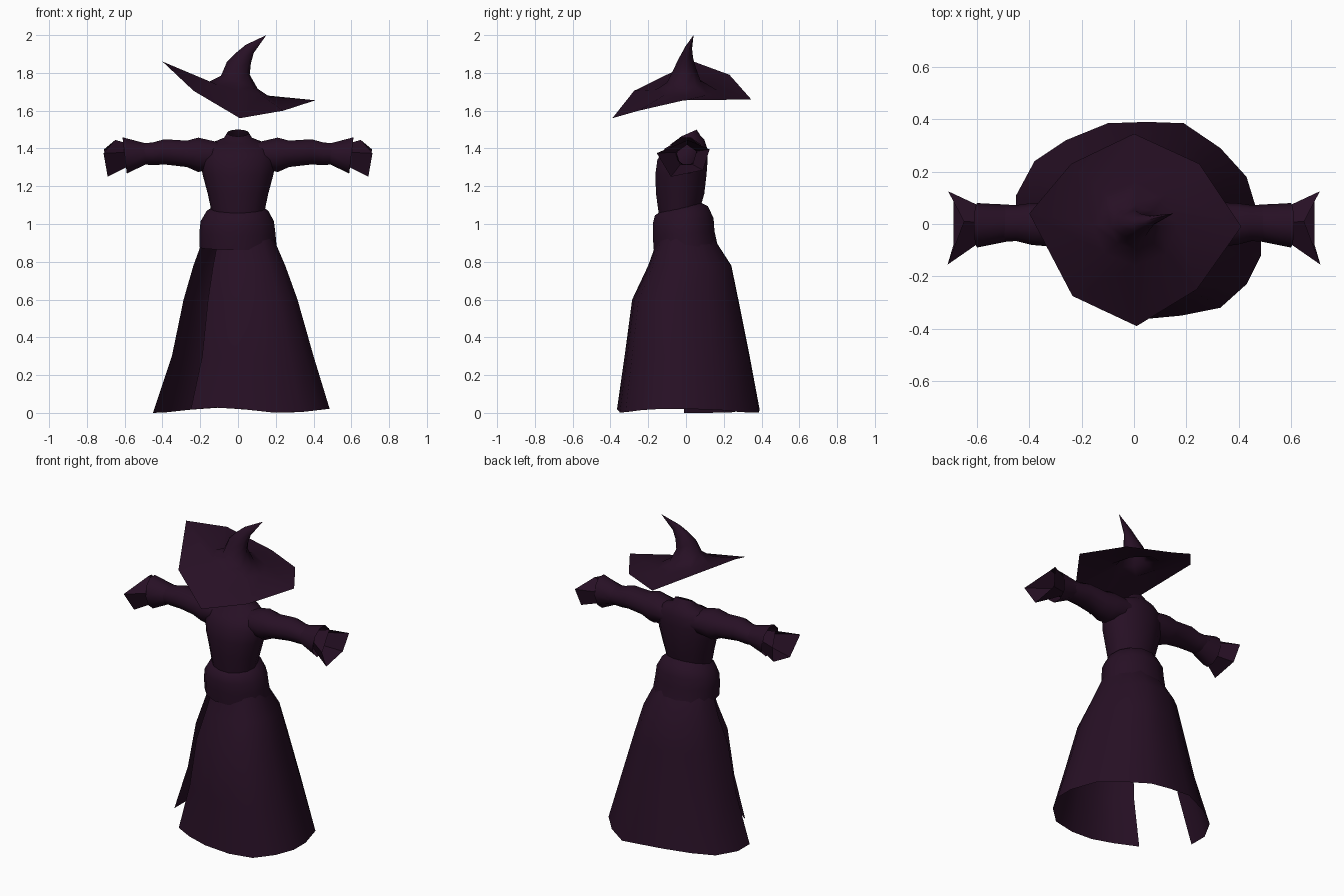
import bpy, bmesh, math

if "Cube" in bpy.data.objects:
    bpy.data.objects.remove(bpy.data.objects["Cube"])

cloth = bpy.data.materials.new("dark_plum_cloth")
cloth.diffuse_color = (0.020, 0.005, 0.018, 1)
cloth.use_nodes = True
cloth.node_tree.nodes["Principled BSDF"].inputs["Base Color"].default_value = cloth.diffuse_color


def loft(name, rings, closed=True, tip=None, mirror=False, angle=50):
    """Skin a list of equal-length point rings, optionally ending in a tip."""
    bm = bmesh.new()
    rows = [[bm.verts.new(p) for p in ring] for ring in rings]
    n = len(rows[0])
    steps = n if closed else n - 1
    for a, b in zip(rows, rows[1:]):
        for i in range(steps):
            j = (i + 1) % n
            bm.faces.new((a[i], a[j], b[j], b[i]))
    if tip:
        t = bm.verts.new(tip)
        for i in range(n):
            bm.faces.new((rows[-1][i], rows[-1][(i + 1) % n], t))
    me = bpy.data.meshes.new(name)
    bm.to_mesh(me)
    bm.free()
    me.materials.append(cloth)
    ob = bpy.data.objects.new(name, me)
    bpy.context.collection.objects.link(ob)
    bpy.ops.object.select_all(action='DESELECT')
    ob.select_set(True)
    bpy.context.view_layer.objects.active = ob
    bpy.ops.object.shade_smooth_by_angle(angle=math.radians(angle))
    if mirror:
        ob.modifiers.new("mirror", 'MIRROR').use_mirror_merge = False
    return ob


def angles(n):
    return [2 * math.pi * i / n for i in range(n)]


def level_ring(z, x0, x1, y0, y1, lift=0, n=14):
    """Oval ring around the body; lift raises its back and lowers its front."""
    cx, cy, rx, ry = (x0 + x1) / 2, (y0 + y1) / 2, (x1 - x0) / 2, (y1 - y0) / 2
    return [(cx + rx * math.cos(a), cy + ry * math.sin(a), z + lift * math.sin(a))
            for a in angles(n)]


def arm_ring(x, z0, z1, y0, y1, n=10, lean=0):
    """Oval ring around the arm; lean pushes its top outward."""
    cy, cz, ry, rz = (y0 + y1) / 2, (z0 + z1) / 2, (y1 - y0) / 2, (z1 - z0) / 2
    return [(x + lean * math.sin(a), cy + ry * math.cos(a), cz + rz * math.sin(a))
            for a in angles(n)]


# Skirt: an open outline with a slit at the front left, scaled to each height
hem = [(-.25, -.25), (-.12, -.33), (.02, -.365), (.18, -.35), (.33, -.32), (.43, -.23),
       (.485, -.12), (.485, 0), (.43, .18), (.33, .29), (.19, .385), (.05, .39),
       (-.10, .385), (-.26, .32), (-.38, .24), (-.45, .11), (-.45, -.01)]
levels = [(.02, -.45, .485, -.365, .39), (.30, -.35, .40, -.325, .337),
          (.60, -.288, .315, -.285, .277), (.78, -.236, .25, -.20, .24),
          (.92, -.185, .19, -.15, .15)]
rings = []
for z, x0, x1, y0, y1 in levels:
    rings.append([(x0 + (x + .45) / .935 * (x1 - x0),
                   y0 + (y + .365) / .755 * (y1 - y0),
                   z if z > .02 else .014 + .014 * math.sin(9 * x + 2.5))
                  for x, y in hem])
loft("skirt", rings, closed=False)

# Wide sash around the waist
loft("waist_sash", [
    level_ring(.875, -.205, .205, -.175, .172, .012),
    level_ring(.95, -.205, .198, -.18, .155, .012),
    level_ring(1.015, -.198, .19, -.18, .15, .015),
    level_ring(1.07, -.165, .16, -.168, .12, .025),
    level_ring(1.09, -.13, .13, -.145, .07, .03)])

# Fitted bodice with a small raised collar
loft("bodice", [
    level_ring(1.04, -.135, .135, -.145, .065),
    level_ring(1.16, -.16, .16, -.162, .10),
    level_ring(1.26, -.187, .187, -.166, .112),
    level_ring(1.34, -.20, .20, -.155, .118),
    level_ring(1.40, -.185, .185, -.115, .115),
    level_ring(1.435, -.13, .13, -.07, .10, .01),
    level_ring(1.455, -.075, .075, -.05, .08, .01),
    level_ring(1.482, -.058, .058, -.025, .058, .018)])

# Sleeves, mirrored left and right
loft("sleeves", [
    arm_ring(.10, 1.30, 1.435, -.09, .10),
    arm_ring(.21, 1.27, 1.462, -.10, .095),
    arm_ring(.27, 1.298, 1.445, -.09, .085),
    arm_ring(.39, 1.312, 1.452, -.08, .08),
    arm_ring(.45, 1.308, 1.435, -.065, .072),
    arm_ring(.52, 1.315, 1.428, -.07, .076),
    arm_ring(.58, 1.312, 1.42, -.05, .06)], mirror=True)

# Flared cuffs over the sleeve ends
loft("cuffs", [
    arm_ring(.49, 1.312, 1.43, -.068, .074),
    arm_ring(.60, 1.262, 1.464, -.09, .08, lean=.012)], mirror=True)

# Five-sided bell ends beyond the cuffs, with an uneven mouth
mouth = [(.71, .125, 1.395), (.65, .01, 1.445), (.712, -.155, 1.375),
         (.69, -.08, 1.25), (.69, .09, 1.285)]
wrist = [(.56, .055, 1.385), (.56, .005, 1.42), (.56, -.05, 1.38),
         (.56, -.03, 1.315), (.56, .035, 1.315)]
loft("bell_ends", [wrist, mouth], mirror=True, angle=30)

# Hat: bent brim rising into a crooked pointed crown
brim = [(.41, -.01, 1.655), (.25, .23, 1.658), (0, .345, 1.66), (-.24, .23, 1.79),
        (-.40, .04, 1.86), (-.235, -.275, 1.705), (.01, -.39, 1.56), (.24, -.25, 1.60)]
hat = [brim]
for x0, z0, x1, z1, cy, ry in [(-.16, 1.75, .17, 1.672, 0, .16),
                               (-.09, 1.785, .105, 1.715, -.01, .09),
                               (-.058, 1.86, .062, 1.79, -.005, .058),
                               (-.012, 1.905, .068, 1.85, 0, .038),
                               (.04, 1.948, .083, 1.905, .012, .02)]:
    hat.append([((x0 + x1) / 2 + (x1 - x0) / 2 * math.cos(a), cy + ry * math.sin(a),
                 (z0 + z1) / 2 + (z1 - z0) / 2 * math.cos(a)) for a in angles(8)])
loft("pointed_hat", hat, tip=(.15, .04, 2.0), angle=60)
